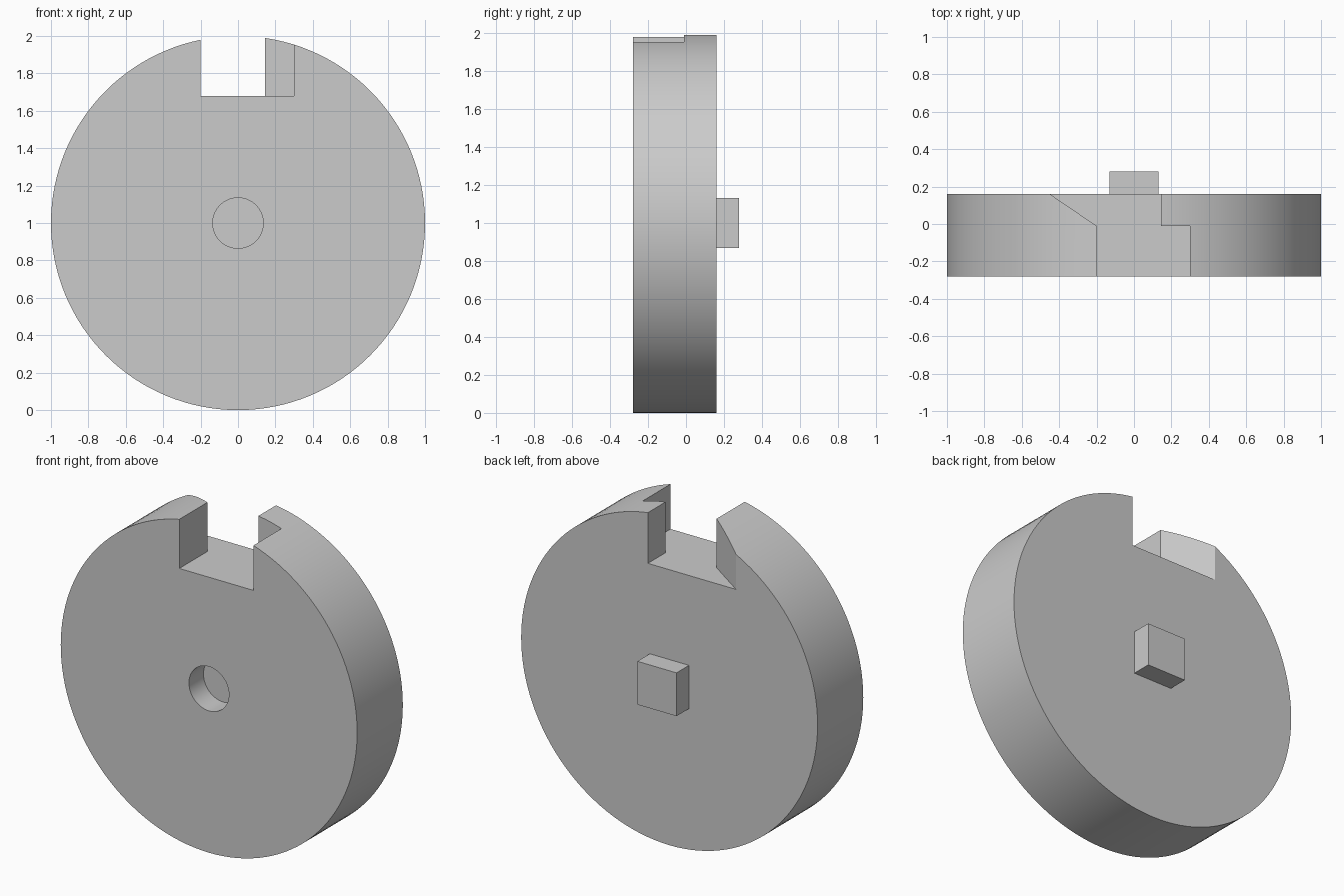
import bpy
import bmesh
import math
from mathutils import Vector

if "Cube" in bpy.data.objects:
    bpy.data.objects.remove(bpy.data.objects["Cube"], do_unlink=True)

FRONT, BACK, CENTRE = -0.28, 0.16, 1.0

grey = bpy.data.materials.new("plain_grey")
grey.use_nodes = True
colour = (0.6, 0.6, 0.6, 1)
grey.diffuse_color = colour
grey.node_tree.nodes["Principled BSDF"].inputs["Base Color"].default_value = colour


def prism(name, outline, direction):
    """Extrude a closed outline along a direction."""
    bm = bmesh.new()
    face = bm.faces.new([bm.verts.new(p) for p in outline])
    swept = bmesh.ops.extrude_face_region(bm, geom=[face], use_keep_orig=True)
    moved = [g for g in swept["geom"] if isinstance(g, bmesh.types.BMVert)]
    bmesh.ops.translate(bm, verts=moved, vec=Vector(direction))
    bmesh.ops.recalc_face_normals(bm, faces=bm.faces)
    mesh = bpy.data.meshes.new(name)
    bm.to_mesh(mesh)
    bm.free()
    mesh.materials.append(grey)
    obj = bpy.data.objects.new(name, mesh)
    bpy.context.collection.objects.link(obj)
    return obj


def circle(radius, y, count):
    angles = [math.tau * i / count for i in range(count)]
    return [(radius * math.cos(a), y, CENTRE + radius * math.sin(a)) for a in angles]


def cut(target, cutter):
    """Subtract a cutter, apply the result and discard the cutter."""
    cutter.hide_render = True
    mod = target.modifiers.new("cut", "BOOLEAN")
    mod.operation, mod.solver, mod.object = "DIFFERENCE", "EXACT", cutter
    bpy.context.view_layer.objects.active = target
    bpy.ops.object.modifier_apply(modifier=mod.name)
    bpy.data.objects.remove(cutter, do_unlink=True)


# Main disc
disc = prism("disc", circle(1.0, FRONT, 128), (0, BACK - FRONT, 0))

# Rim notch: stepped on one side, flared towards the back on the other
step_y, over = -0.01, 0.1
flare = 0.25 / (BACK - step_y)
notch = [(-0.2, FRONT - over), (0.3, FRONT - over), (0.3, step_y), (0.145, step_y),
         (0.145, BACK + over), (-0.2 - flare * (BACK + over - step_y), BACK + over),
         (-0.2, step_y)]
cut(disc, prism("notch_cutter", [(x, y, 1.68) for x, y in notch], (0, 0, 0.5)))

# Blind round socket in the front
cut(disc, prism("socket_cutter", circle(0.135, FRONT - over, 64), (0, over + 0.14, 0)))

# Square peg on the back
h = 0.132
peg = prism("square_peg", [(x, BACK - 0.01, CENTRE + z)
                           for x, z in ((-h, -h), (h, -h), (h, h), (-h, h))], (0, 0.13, 0))

# Join the peg to the disc as one solid
mod = disc.modifiers.new("join", "BOOLEAN")
mod.operation, mod.solver, mod.object = "UNION", "EXACT", peg
bpy.context.view_layer.objects.active = disc
bpy.ops.object.modifier_apply(modifier=mod.name)
bpy.data.objects.remove(peg, do_unlink=True)
disc.name = "notched_disc_with_peg"

# Smooth round walls, crisp corners
bpy.ops.object.select_all(action="DESELECT")
disc.select_set(True)
bpy.context.view_layer.objects.active = disc
bpy.ops.object.shade_smooth_by_angle(angle=math.radians(25))
